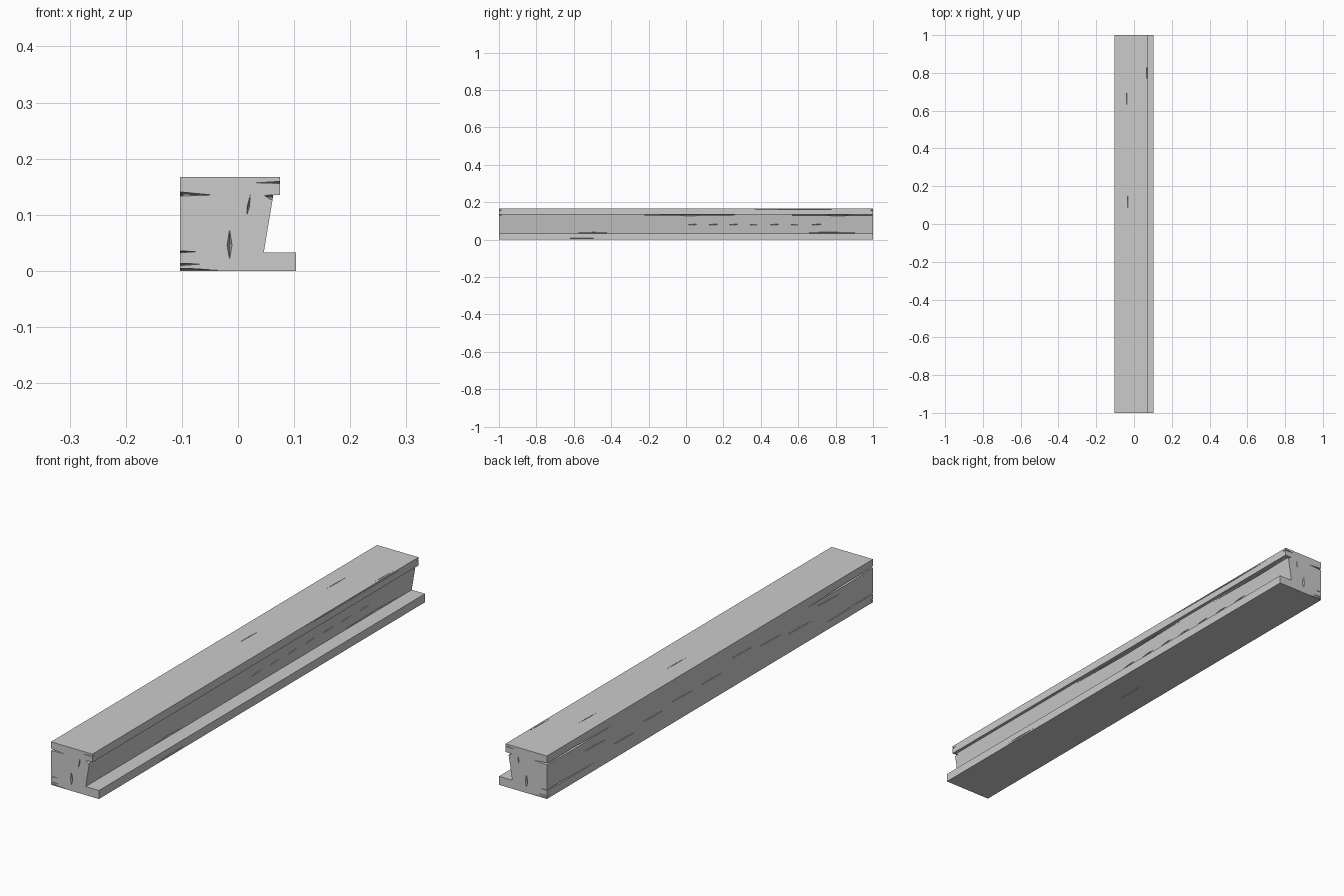
import bpy
import bmesh
import random
from mathutils import Vector

if "Cube" in bpy.data.objects:
    bpy.data.objects.remove(bpy.data.objects["Cube"])

random.seed(4)

grey = bpy.data.materials.new("weathered grey")
grey.use_nodes = True
colour = (0.6, 0.6, 0.6, 1)
grey.diffuse_color = colour
grey.node_tree.nodes["Principled BSDF"].inputs["Base Color"].default_value = colour


def make_object(name, bm):
    bmesh.ops.recalc_face_normals(bm, faces=bm.faces)
    mesh = bpy.data.meshes.new(name)
    bm.to_mesh(mesh)
    bm.free()
    mesh.materials.append(grey)
    obj = bpy.data.objects.new(name, mesh)
    bpy.context.collection.objects.link(obj)
    return obj


# Beam: one cross-section with a top lip and a foot flange, swept along y
section = [(-0.103, 0), (0.103, 0), (0.103, 0.033), (0.046, 0.033),
           (0.063, 0.135), (0.075, 0.135), (0.075, 0.167), (-0.103, 0.167)]
bm = bmesh.new()
face = bm.faces.new([bm.verts.new((x, -1, z)) for x, z in section])
swept = bmesh.ops.extrude_face_region(bm, geom=[face])["geom"]
bmesh.ops.translate(bm, vec=(0, 2, 0), verts=[v for v in swept if isinstance(v, bmesh.types.BMVert)])
beam = make_object("beam", bm)

# Cracks: slim pointed wedges centred on the surface
cutter = bmesh.new()


def crack(start, end, normal, width, depth):
    a, b, n = Vector(start), Vector(end), Vector(normal)
    side = (b - a).cross(n).normalized() * width / 2
    mid = a.lerp(b, random.uniform(0.4, 0.6))
    points = [a, b, mid + side, mid - side, mid + n * depth, mid - n * depth]
    bmesh.ops.convex_hull(cutter, input=[cutter.verts.new(p) for p in points])


# Splits in both end faces: x, z of the two tips, then the width
end_splits = [(-0.16, 0.139, -0.043, 0.135, 0.008), (-0.015, 0.02, -0.015, 0.074, 0.009),
              (0.016, 0.1, 0.022, 0.136, 0.004), (0.033, 0.157, 0.11, 0.158, 0.004),
              (-0.15, 0.004, -0.035, 0.001, 0.004), (-0.14, 0.011, -0.065, 0.012, 0.004),
              (-0.13, 0.034, -0.075, 0.034, 0.004), (0.047, 0.134, 0.075, 0.128, 0.009)]
for x1, z1, x2, z2, width in end_splits:
    for y in (-1, 1):
        crack((x1, y, z1), (x2, y, z2), (0, y, 0), width, 0.02)

# Long splits on the straight back side, running in from both ends
for y in (-1, 1):
    crack((-0.103, y * 1.15, 0.136), (-0.103, y * 0.6, 0.133), (-1, 0, 0), 0.008, 0.012)
    crack((-0.103, y * 1.1, 0.035), (-0.103, y * 0.7, 0.03), (-1, 0, 0), 0.005, 0.008)

# Long splits below the lip and above the flange
crack((0.061, -0.32, 0.131), (0.061, 0.42, 0.132), (1, 0, 0), 0.009, 0.012)
crack((0.061, 0.5, 0.13), (0.061, 1.1, 0.13), (1, 0, 0), 0.006, 0.01)
crack((0.048, -0.6, 0.037), (0.048, -0.4, 0.037), (1, 0, 0), 0.006, 0.01)
crack((0.048, 0.55, 0.038), (0.048, 0.95, 0.037), (1, 0, 0), 0.006, 0.01)
crack((0.075, 0.3, 0.163), (0.075, 0.9, 0.161), (1, 0, 0), 0.004, 0.006)
crack((0.103, -0.63, 0.007), (0.103, -0.48, 0.007), (1, 0, 0), 0.004, 0.006)

# Short grain checks along the web and the back side
for i in range(7):
    y = i * 0.11
    crack((0.054, y, 0.078), (0.054, y + 0.07, 0.082), (1, 0, 0), 0.005, 0.008)
for i in range(9):
    y = -0.8 + i * 0.18
    z = random.uniform(0.05, 0.12)
    crack((-0.103, y, z), (-0.103, y + 0.14, z + 0.004), (-1, 0, 0), 0.004, 0.007)

# Fine checks on the top and underside
for x, y in [(-0.035, 0.05), (-0.04, 0.6), (0.066, 0.74)]:
    crack((x, y, 0.167), (x + 0.003, y + 0.12, 0.167), (0, 0, 1), 0.003, 0.006)
crack((0, -0.1, 0), (0.003, 0.05, 0), (0, 0, -1), 0.003, 0.006)

# Cut the cracks out of the beam
wedges = make_object("crack_cutter", cutter)
wedges.hide_render = True
cut = beam.modifiers.new("cracks", "BOOLEAN")
cut.operation = "DIFFERENCE"
cut.solver = "EXACT"
cut.use_self = True
cut.object = wedges
bpy.context.view_layer.objects.active = beam
beam.select_set(True)
bpy.ops.object.modifier_apply(modifier=cut.name)
bpy.data.objects.remove(wedges)
